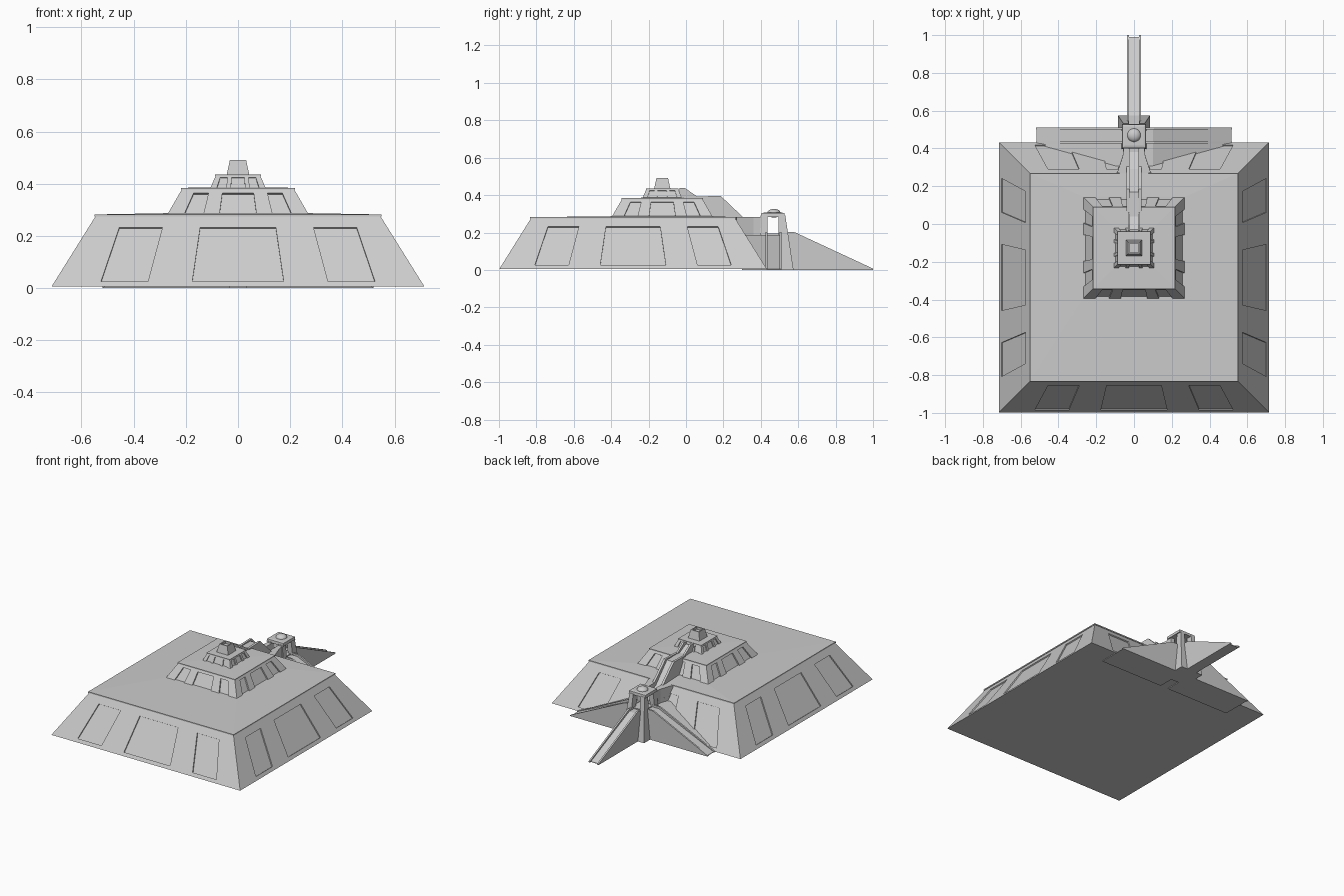
import bpy, bmesh, math
from mathutils import Vector, Matrix

if "Cube" in bpy.data.objects:
    bpy.data.objects.remove(bpy.data.objects["Cube"])


def finish(name, bm):
    bmesh.ops.recalc_face_normals(bm, faces=bm.faces)
    me = bpy.data.meshes.new(name)
    bm.to_mesh(me)
    bm.free()
    ob = bpy.data.objects.new(name, me)
    bpy.context.collection.objects.link(ob)
    return ob


def loft(bm, rings):
    """Closed solid through rings of equal point count."""
    vs = [[bm.verts.new(p) for p in r] for r in rings]
    n = len(vs[0])
    for a, b in zip(vs, vs[1:]):
        for i in range(n):
            bm.faces.new((a[i], a[(i + 1) % n], b[(i + 1) % n], b[i]))
    bm.faces.new(vs[0][::-1])
    bm.faces.new(vs[-1])


def square(h, cy, z):
    return [(-h, cy - h, z), (h, cy - h, z), (h, cy + h, z), (-h, cy + h, z)]


def stack(name, cy, levels):
    bm = bmesh.new()
    loft(bm, [square(h, cy, z) for h, z in levels])
    return finish(name, bm)


def prism(name, pts, axis, a, b):
    """Extrude a profile along one axis from a to b."""
    put = {'x': lambda p, t: (t, p[0], p[1]),
           'y': lambda p, t: (p[0], t, p[1]),
           'z': lambda p, t: (p[0], p[1], t)}[axis]
    bm = bmesh.new()
    loft(bm, [[put(p, t) for p in pts] for t in (a, b)])
    return finish(name, bm)


def tier(name, cy, h0, z0, h1, z1, panels, pz0, pz1, depth):
    """Sloped block with recessed panels on all four sides.
    Each panel is (bottom left, bottom right, top left, top right)."""
    ob = stack(name, cy, [(h0, z0), (h1, z1)])
    slope = (h0 - h1) / (z1 - z0)
    nrm = Vector((0, -1, slope)).normalized()
    full = panels + [(-b, -a, -d, -c) for a, b, c, d in panels if a * b > 0]
    bm = bmesh.new()
    for k in range(4):
        rot = Matrix.Rotation(k * math.pi / 2, 4, 'Z')
        shift = Vector((0, cy, 0))
        for a, b, c, d in full:
            quad = [Vector((x, -(h0 - slope * (z - z0)), z))
                    for x, z in ((a, pz0), (b, pz0), (d, pz1), (c, pz1))]
            loft(bm, [[rot @ (p + nrm * s) + shift for p in quad]
                      for s in (-depth, 0.03)])
    cutter = finish(name + "_panel_cutter", bm)
    cutter.hide_render = True
    mod = ob.modifiers.new("panels", 'BOOLEAN')
    mod.operation = 'DIFFERENCE'
    mod.solver = 'EXACT'
    mod.object = cutter
    # bake the cut and drop the helper
    dg = bpy.context.evaluated_depsgraph_get()
    me = bpy.data.meshes.new_from_object(ob.evaluated_get(dg))
    ob.modifiers.clear()
    ob.data = me
    bpy.data.objects.remove(cutter)
    return ob


C1, C2 = -0.283, -0.127

# three stepped tiers
tier("lower_tier", C1, 0.715, 0.005, 0.547, 0.274,
     [(-0.175, 0.175, -0.145, 0.145), (-0.525, -0.345, -0.455, -0.29)],
     0.026, 0.232, 0.008)
tier("middle_tier", C2, 0.272, 0.28, 0.216, 0.377,
     [(-0.072, 0.072, -0.06, 0.06), (-0.21, -0.135, -0.17, -0.113)],
     0.275, 0.364, 0.009)
tier("upper_tier", C2, 0.106, 0.383, 0.086, 0.43,
     [(-0.028, 0.028, -0.024, 0.024), (-0.083, -0.046, -0.068, -0.04)],
     0.378, 0.424, 0.007)

# lower roof: lip, then a shallow pitch up to the middle tier
bm = bmesh.new()
loft(bm, [square(0.551, C1, 0.274), square(0.551, C1, 0.282),
          square(0.272, C2, 0.287)])
finish("lower_roof", bm)
stack("middle_roof", C2, [(0.218, 0.377), (0.218, 0.384), (0.106, 0.386)])
stack("upper_roof", C2, [(0.088, 0.43), (0.088, 0.436)])
# hollow cap
stack("cap", C2, [(0.043, 0.436), (0.031, 0.491), (0.024, 0.491), (0.024, 0.475)])

# straight back ramp with parapets
prism("back_ramp", [(0.5, 0), (0.99, 0), (0.99, 0.004), (0.575, 0.188), (0.5, 0.188)],
      'x', -0.037, 0.037)
for s in (-1, 1):
    prism("back_ramp_parapet",
          [(0.53, 0.0), (1.0, 0.0), (1.0, 0.007), (0.58, 0.202), (0.53, 0.202)],
          'x', s * 0.027, s * 0.038)

# side ramps against the wall
for s in (-1, 1):
    prism("side_ramp", [(s * 0.03, 0), (s * 0.515, 0), (s * 0.515, 0.004),
                        (s * 0.1, 0.188), (s * 0.03, 0.188)], 'y', 0.3, 0.503)
    for y in (0.426, 0.499):
        prism("side_ramp_parapet",
              [(s * 0.05, 0), (s * 0.52, 0), (s * 0.52, 0.006),
               (s * 0.105, 0.202), (s * 0.05, 0.202)], 'y', y, y + 0.011)

# gate tower: core, four tapered corner legs, roof and dome
TY = 0.465
prism("tower_core", [(-0.05, TY - 0.06), (0.05, TY - 0.06),
                     (0.05, TY + 0.06), (-0.05, TY + 0.06)], 'z', 0, 0.195)
for sx in (-1, 1):
    for sy in (-1, 1):
        bm = bmesh.new()
        rings = []
        for i, ox, oy, z in ((0.036, 0.085, 0.11 if sy > 0 else 0.075, 0),
                             (0.028, 0.056, 0.066, 0.29)):
            rings.append([(sx * x, TY + sy * y, z)
                          for x, y in ((i, i), (ox, i), (ox, oy), (i, oy))])
        loft(bm, rings)
        finish("tower_leg", bm)
stack("tower_roof", TY, [(0.064, 0.284), (0.062, 0.303), (0.05, 0.306)])
bm = bmesh.new()
bmesh.ops.create_uvsphere(bm, u_segments=20, v_segments=12, radius=0.036,
                          matrix=Matrix.Translation((0, 0.47, 0.303))
                          @ Matrix.Diagonal((1, 1, 0.65, 1)))
for f in bm.faces:
    f.smooth = True
finish("tower_dome", bm)

# flared bridge from the tower to the lower roof
prism("bridge", [(-0.055, 0.42), (0.055, 0.42), (0.06, 0.36), (0.095, 0.26), (-0.095, 0.26),
                 (-0.06, 0.36)], 'z', 0.15, 0.215)
for s in (-1, 1):
    prism("bridge_wall", [(s * 0.038, 0.40), (s * 0.055, 0.40), (s * 0.06, 0.36),
                          (s * 0.09, 0.27), (s * 0.038, 0.265)], 'z', 0.2, 0.282)

# stairway climbing from the bridge to the upper tier
prism("stair_floor", [(-0.03, 0.384), (-0.03, 0.422), (0.04, 0.388), (0.17, 0.386),
                      (0.29, 0.26), (0.40, 0.205), (0.40, 0.18), (0.2, 0.2)],
      'x', -0.028, 0.028)
for s in (-1, 1):
    prism("stair_parapet_upper", [(-0.035, 0.384), (-0.035, 0.437), (-0.005, 0.437),
                                  (0.06, 0.392), (0.06, 0.384)],
          'x', s * 0.02, s * 0.033)
    prism("stair_parapet_lower", [(0.06, 0.28), (0.06, 0.392), (0.185, 0.396),
                                  (0.305, 0.282), (0.40, 0.282), (0.40, 0.2), (0.2, 0.2)],
          'x', s * 0.025, s * 0.04)
